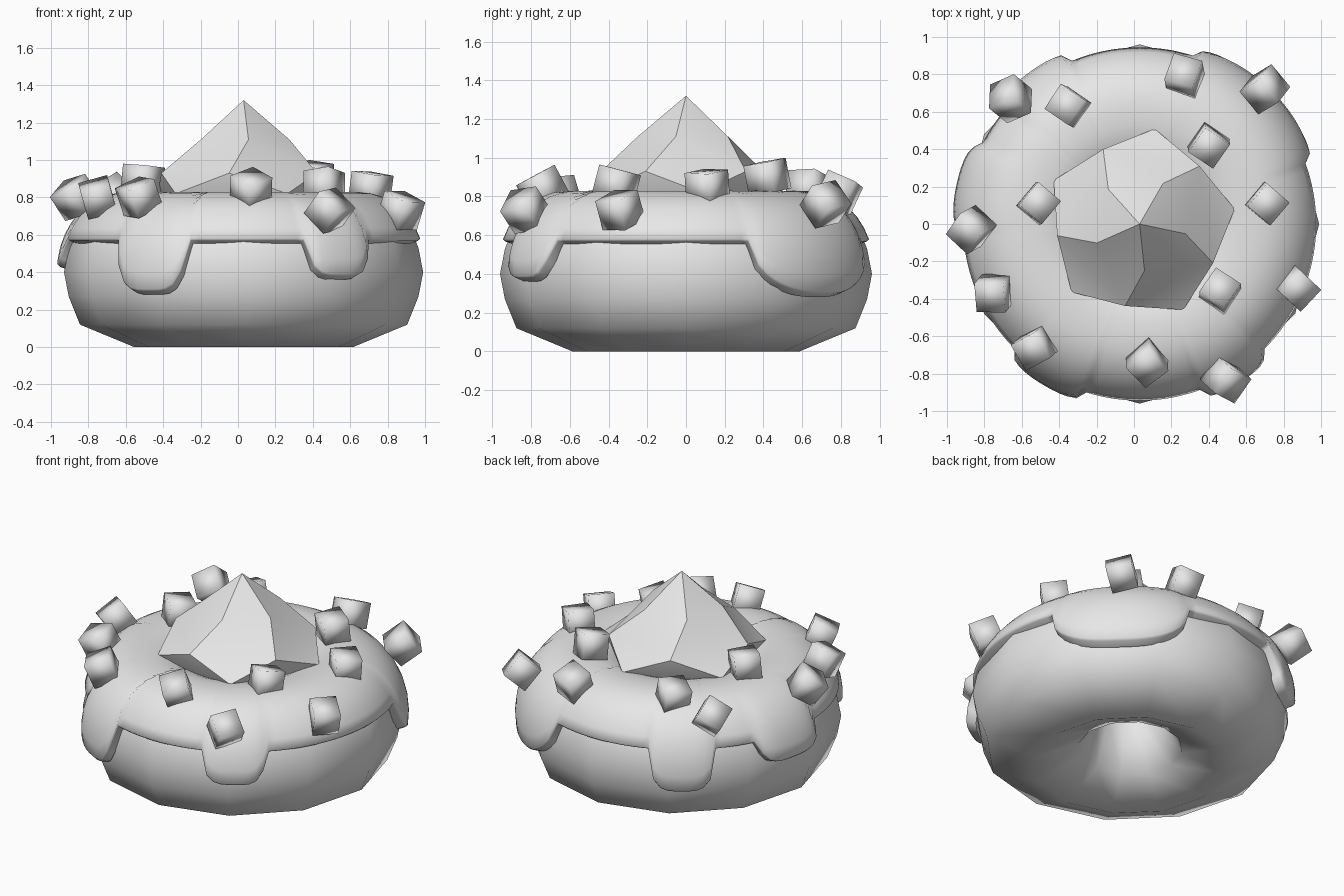
import bpy, bmesh, math, random
from math import sin, cos, radians, tau
from mathutils import Euler, Matrix, Vector

if "Cube" in bpy.data.objects:
    bpy.data.objects.remove(bpy.data.objects["Cube"])

CENTRE = Vector((0.03, 0, 0))
random.seed(4)

grey = bpy.data.materials.new("plain_grey")
grey.use_nodes = True
grey.diffuse_color = (0.8, 0.8, 0.8, 1)
grey.node_tree.nodes["Principled BSDF"].inputs["Base Color"].default_value = (0.8, 0.8, 0.8, 1)


def finish(name, bm, angle):
    """Turn a bmesh into a smooth object with sharp edges above the angle."""
    bmesh.ops.recalc_face_normals(bm, faces=bm.faces)
    mesh = bpy.data.meshes.new(name)
    bm.to_mesh(mesh)
    bm.free()
    mesh.materials.append(grey)
    obj = bpy.data.objects.new(name, mesh)
    bpy.context.collection.objects.link(obj)
    bpy.ops.object.select_all(action="DESELECT")
    obj.select_set(True)
    bpy.context.view_layer.objects.active = obj
    bpy.ops.object.shade_smooth_by_angle(angle=radians(angle))


def polar(r, theta, z):
    return CENTRE + Vector((r * cos(theta), r * sin(theta), z))


def skin(bm, loops, close_rows=False):
    """Bridge closed loops of points with quads."""
    rows = [[bm.verts.new(p) for p in loop] for loop in loops]
    pairs = list(zip(rows, rows[1:]))
    if close_rows:
        pairs.append((rows[-1], rows[0]))
    for a, b in pairs:
        for i in range(len(a)):
            j = (i + 1) % len(a)
            bm.faces.new((a[i], a[j], b[j], b[i]))


# Dough ring: low-poly lathe around the hole
RING = 0.585
profile = [(0.375, 0.40), (0.35, 0.27), (0.29, 0.12), (0, 0), (-0.27, 0.12),
           (-0.375, 0.40), (-0.27, 0.68), (0, 0.79), (0.29, 0.68), (0.35, 0.53)]
bm = bmesh.new()
skin(bm, [[polar(RING + r, tau * i / 12, z) for i in range(12)] for r, z in profile], True)
finish("dough_ring", bm, 80)

# Icing: shell over the dough whose lower edge runs down in drips
# (middle angle, half width, lowest point, squareness)
DRIPS = [(46, 26, 0.31, 2.5), (125, 12, 0.33, 4), (168, 14, 0.44, 4),
         (239, 12.5, 0.31, 4), (302, 11.5, 0.39, 4)]
EDGE, STEPS, ROWS = 0.58, 144, 14


def drip_at(theta):
    """Returns how far the icing runs (0 to 1) and its lower edge height."""
    for mid, half, low, square in DRIPS:
        away = abs((math.degrees(theta) - mid + 180) % 360 - 180) / half
        if away < 1:
            run = math.sqrt(1 - away ** square)
            return run, EDGE + (low - EDGE) * run
    return 0, EDGE


def icing_point(theta, k):
    run, edge = drip_at(theta)
    start = math.asin((edge - 0.4) / 0.43)
    phi = start + (radians(150) - start) * max(k, 0) / ROWS
    c = cos(phi)
    out = math.copysign(abs(c) ** 0.85, c) * 0.39
    if c > 0:
        out += 0.028 * run * c
    lip, drop = {-1: (0.012, 0.012), -2: (0.06, 0.03)}.get(k, (0, 0))
    return polar(RING + out - lip, theta, 0.4 + 0.43 * sin(phi) - drop)


bm = bmesh.new()
skin(bm, [[icing_point(tau * i / STEPS, k) for i in range(STEPS)] for k in range(-2, ROWS + 1)])
finish("icing", bm, 180)

# Cream swirl: five creased ridges twisting down from a point
bm = bmesh.new()
tip = bm.verts.new(CENTRE + Vector((0, 0, 1.32)))
rings = [[bm.verts.new(polar(r, radians(first + 72 * i), z)) for i in range(5)]
         for r, first, z in [(0.25, 60, 1.11), (0.445, 44, 0.93), (0.515, 9, 0.82), (0.47, 9, 0.74)]]
for i in range(5):
    j = (i + 1) % 5
    bm.faces.new((tip, rings[0][i], rings[0][j]))
    for upper, lower in zip(rings, rings[1:]):
        bm.faces.new((upper[i], lower[i], lower[j]))
        bm.faces.new((upper[i], lower[j], upper[j]))
bm.faces.new(rings[-1])
finish("cream_swirl", bm, 40)

# Sprinkles: smooth-shaded cubes leaning outwards (x, y, z, spin)
SPRINKLES = [(-.66, .67, .80, 10), (-.35, .63, .84, 55), (.27, .79, .82, 70), (.70, .72, .76, 50),
             (.40, .42, .90, 55), (.71, .11, .85, 50), (.87, -.34, .73, 50), (.46, -.36, .86, 55),
             (.49, -.83, .73, 55), (.07, -.74, .84, 40), (-.53, -.66, .80, 30),
             (-.75, -.37, .80, 0), (-.87, -.03, .80, 45), (-.51, .11, .89, 50)]
for n, (x, y, z, spin) in enumerate(SPRINKLES, 1):
    lean = max(0, math.hypot(x - CENTRE.x, y) - RING) * 1.8
    axis = Vector((-y, x, 0)).normalized()
    wobble = Euler((random.uniform(-.25, .25), random.uniform(-.25, .25), radians(spin)))
    turn = Matrix.Rotation(lean, 4, axis) @ wobble.to_matrix().to_4x4()
    bm = bmesh.new()
    bmesh.ops.create_cube(bm, size=0.16, matrix=Matrix.Translation((x, y, z)) @ turn)
    finish(f"sprinkle_{n}", bm, 180)
